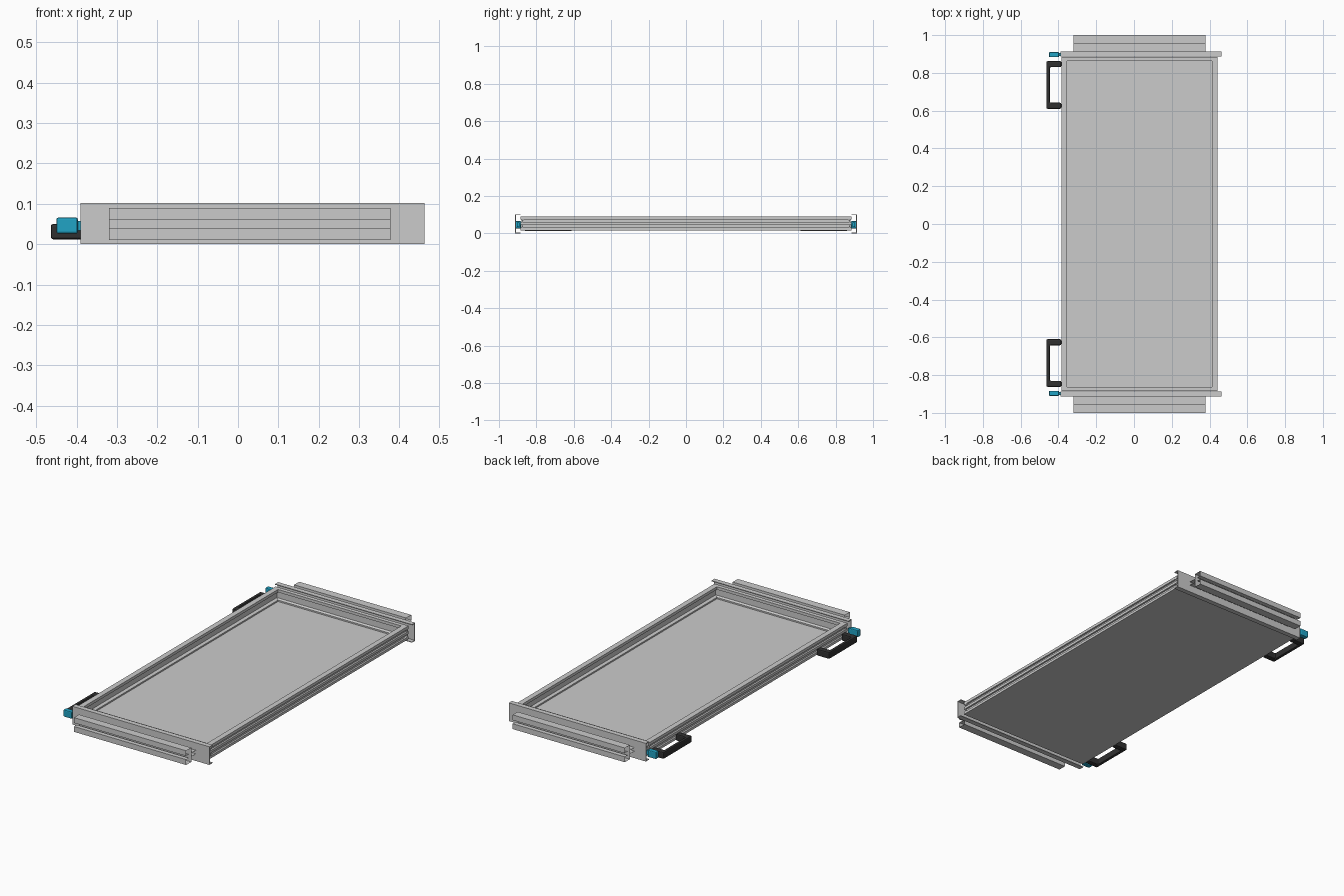
import bpy, bmesh

if "Cube" in bpy.data.objects:
    bpy.data.objects.remove(bpy.data.objects["Cube"])


def material(name, color):
    m = bpy.data.materials.new(name)
    m.diffuse_color = (*color, 1)
    m.use_nodes = True
    m.node_tree.nodes["Principled BSDF"].inputs["Base Color"].default_value = m.diffuse_color
    return m


teal = material("teal_plastic", (0.015, 0.37, 0.56))
black = material("black_plastic", (0.03, 0.03, 0.03))


def finish(name, bm, mat=None, bevel=0):
    bmesh.ops.recalc_face_normals(bm, faces=bm.faces)
    me = bpy.data.meshes.new(name)
    bm.to_mesh(me)
    bm.free()
    ob = bpy.data.objects.new(name, me)
    bpy.context.collection.objects.link(ob)
    if mat:
        me.materials.append(mat)
    if bevel:
        b = ob.modifiers.new("bevel", 'BEVEL')
        b.width, b.segments = bevel, 2
    return ob


def extrude(name, loop, offset, mat=None, bevel=0):
    """Closed 3D outline swept along offset."""
    bm = bmesh.new()
    face = bm.faces.new([bm.verts.new(p) for p in loop])
    new = bmesh.ops.extrude_face_region(bm, geom=[face], use_keep_orig=True)["geom"]
    bmesh.ops.translate(bm, vec=offset, verts=[v for v in new if isinstance(v, bmesh.types.BMVert)])
    return finish(name, bm, mat, bevel)


def box(name, lo, hi, mat=None, bevel=0):
    (x0, y0, z0), (x1, y1, z1) = lo, hi
    loop = [(x0, y0, z0), (x1, y0, z0), (x1, y1, z0), (x0, y1, z0)]
    return extrude(name, loop, (0, 0, z1 - z0), mat, bevel)


def sheet(name, lines, x0, x1):
    """Thin folded sheet running along x from open (y, z) lines."""
    bm = bmesh.new()
    for line in lines:
        a = [bm.verts.new((x0, *p)) for p in line]
        b = [bm.verts.new((x1, *p)) for p in line]
        for i in range(len(line) - 1):
            bm.faces.new((a[i], a[i + 1], b[i + 1], b[i]))
    return finish(name, bm)


# Grooved frame beam section: (distance inward from outer face, height)
side = [(0, .016), (.03, .016), (.03, .03), (.015, .036), (.015, .068), (.03, .074),
        (.03, .09), (0, .09), (0, .074), (.01, .074), (.01, .06), (0, .06),
        (0, .046), (.01, .046), (.01, .03), (0, .03)]
for name, x, s in (("left_beam", -.385, 1), ("right_beam", .442, -1)):
    extrude(name, [(x + s * d, -.88, z) for d, z in side], (0, 1.76, 0))

# Tray floor
box("tray_floor", (-.358, -.868, .016), (.415, .868, .022))

for tag, s in (("front", -1), ("back", 1)):
    # End beams of the frame
    extrude(tag + "_beam", [(-.385, s * (.885 - d * .75), z) for d, z in side], (.827, 0, 0))

    # C-shaped slide channel with flanges turned towards the tray
    c = [(.914, 0), (.914, .102), (.886, .102), (.886, .098), (.910, .098),
         (.910, .004), (.886, .004), (.886, 0)]
    extrude(tag + "_channel", [(-.39, s * y, z) for y, z in c], (.852, 0, 0))

    # Outer telescoping slide, folded sheet with two hooked lips
    hook = [(.914, .06), (.955, .06), (.955, .09), (1, .09), (1, .06), (.975, .06)]
    lower = [(y, .10 - z) for y, z in hook]
    lines = [hook, lower, [(.955, .04), (.955, .06)]]
    sheet(tag + "_slide", [[(s * y, z) for y, z in l] for l in lines], -.32, .378)

    # U-shaped pull handle
    u = [(-.385, .61), (-.464, .61), (-.464, .862), (-.385, .862),
         (-.385, .83), (-.446, .83), (-.446, .642), (-.385, .642)]
    extrude(tag + "_handle", [(x, s * y, .012) for x, y in u], (0, 0, .038), black, .006)

    # Release latch button and its stem
    y0, y1 = sorted((s * .883, s * .910))
    box(tag + "_latch", (-.45, y0, .026), (-.397, y1, .066), teal, .005)
    box(tag + "_latch_stem", (-.40, y0 + .006, .034), (-.384, y1 - .006, .058), teal)
